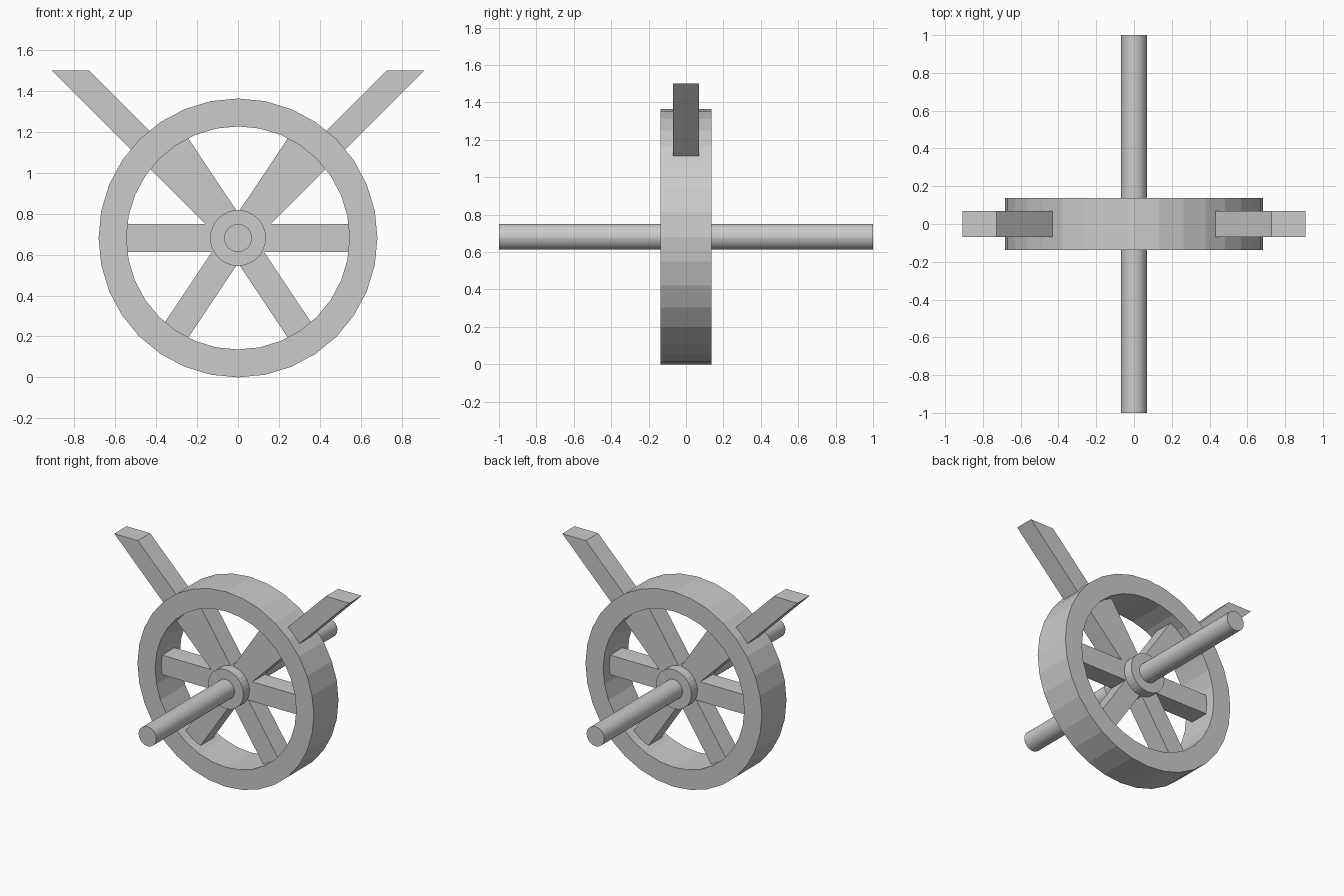
import bpy, bmesh, math

if "Cube" in bpy.data.objects:
    bpy.data.objects.remove(bpy.data.objects["Cube"])

U = 1 / 22            # base unit
CZ = 15 * U           # wheel centre height
N = 32                # sides of round parts


def prism(name, pts, half):
    """Extrude an x-z outline (relative to the wheel centre) along y."""
    bm = bmesh.new()
    a = [bm.verts.new((x, -half, z + CZ)) for x, z in pts]
    b = [bm.verts.new((x, half, z + CZ)) for x, z in pts]
    bm.faces.new(a)
    bm.faces.new(b[::-1])
    for i in range(len(pts)):
        j = (i + 1) % len(pts)
        bm.faces.new((a[i], b[i], b[j], a[j]))
    return finish(name, bm)


def finish(name, bm):
    bmesh.ops.recalc_face_normals(bm, faces=bm.faces)
    me = bpy.data.meshes.new(name)
    bm.to_mesh(me)
    bm.free()
    ob = bpy.data.objects.new(name, me)
    bpy.context.collection.objects.link(ob)
    return ob


def circle(r):
    return [(r * math.sin(2 * math.pi * i / N), r * math.cos(2 * math.pi * i / N))
            for i in range(N)]


def along(angle, r, t):
    """Point at distance r along a spoke direction, offset t to its left."""
    c, s = math.cos(angle), math.sin(angle)
    return (r * c - t * s, r * s + t * c)


# Rim: square-section ring with 32 flat sides
bm = bmesh.new()
h = 3 * U
loops = [[bm.verts.new((x, y, z + CZ)) for x, z in circle(r)]
         for r, y in ((15 * U, -h), (15 * U, h), (12 * U, h), (12 * U, -h))]
for k in range(4):
    p, q = loops[k], loops[(k + 1) % 4]
    for i in range(N):
        j = (i + 1) % N
        bm.faces.new((p[i], q[i], q[j], p[j]))
finish("rim", bm)

# Hub and axle
prism("hub", circle(3 * U), 3 * U)
axle = prism("axle", circle(1.5 * U), 1.0)
axle.data.shade_flat()

W = 1.5 * U           # half width of spokes
R = 0.6               # spoke end, buried in the rim
A = math.radians(56.25)

for side, s in (("right", 1), ("left", -1)):
    def m(pts):
        return [(s * x, z) for x, z in pts]
    # Plain spokes
    for label, ang in (("side", 0.0), ("lower", -A)):
        prism(f"{label}_spoke_{side}",
              m([along(ang, 0.05, W), along(ang, R, W),
                 along(ang, R, -W), along(ang, 0.05, -W)]), W)
    # Upper spoke merged with the long 45-degree arm, cut level at the top
    d = 2 * U
    prism(f"arm_spoke_{side}",
          m([(0.1, 0.1 - d), (20 * U, 18 * U), (16 * U, 18 * U),
             along(A, R, -0.054), along(A, R, W), along(A, 0.05, W)]), W)
